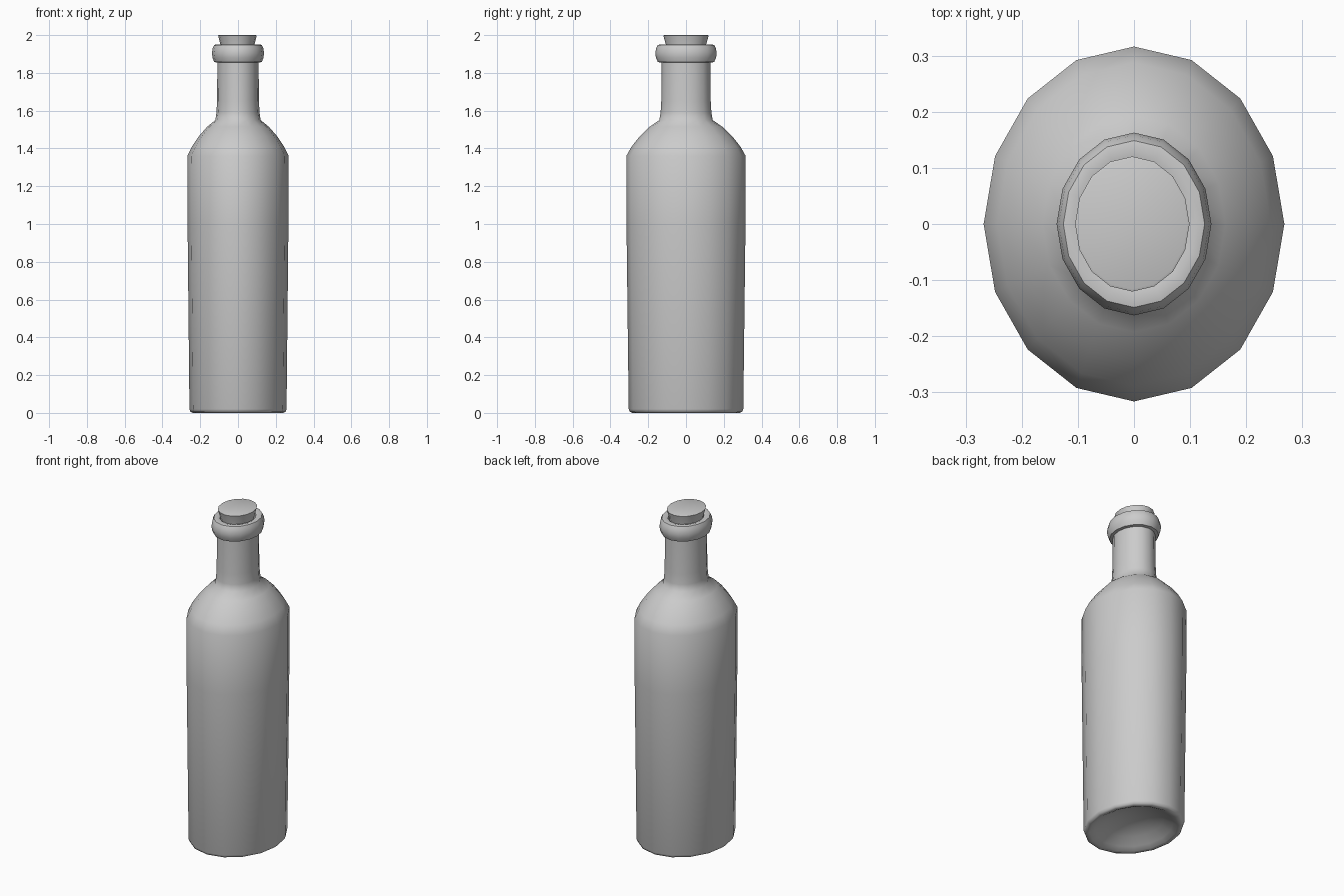
import bpy, bmesh, math

if "Cube" in bpy.data.objects:
    bpy.data.objects.remove(bpy.data.objects["Cube"])

SIDES = 16
DEPTH = 1.18  # the cross-section is an oval, deeper in y than in x


def lathe(name, profile, angle=40, centre_x=0.0):
    """Spin (x radius, z) points into an oval part; radius 0 makes a pole."""
    bm = bmesh.new()
    rings = []
    for r, z in profile:
        if r == 0:
            rings.append([bm.verts.new((centre_x, 0, z))] * SIDES)
            continue
        ring = []
        for i in range(SIDES):
            a = 2 * math.pi * i / SIDES
            ring.append(bm.verts.new((centre_x + r * math.cos(a), r * DEPTH * math.sin(a), z)))
        rings.append(ring)
    for low, high in zip(rings, rings[1:]):
        for i in range(SIDES):
            j = (i + 1) % SIDES
            corners = list(dict.fromkeys((low[i], low[j], high[j], high[i])))
            bm.faces.new(corners)
    mesh = bpy.data.meshes.new(name)
    bm.to_mesh(mesh)
    bm.free()
    obj = bpy.data.objects.new(name, mesh)
    bpy.context.collection.objects.link(obj)
    bpy.ops.object.select_all(action='DESELECT')
    obj.select_set(True)
    bpy.context.view_layer.objects.active = obj
    bpy.ops.object.shade_smooth_by_angle(angle=math.radians(angle))
    return obj


# Bottle: hollowed base, straight body, rounded shoulder, neck, rolled lip
lathe("bottle", [
    (0, 0.085), (0.08, 0.075), (0.15, 0.05), (0.20, 0.018), (0.225, 0.003),
    (0.24, 0.0), (0.252, 0.006), (0.257, 0.02),
    (0.267, 1.0), (0.268, 1.36),
    (0.244, 1.41), (0.207, 1.465), (0.163, 1.515), (0.120, 1.55),
    (0.114, 1.59), (0.111, 1.65), (0.109, 1.855),
    (0.126, 1.857), (0.135, 1.88), (0.138, 1.905), (0.134, 1.93),
    (0.126, 1.948), (0.112, 1.951), (0.094, 1.945), (0.089, 1.90),
], 50)

# Cork: tapered stopper, a hair off centre
lathe("cork", [
    (0, 1.86), (0.080, 1.86), (0.089, 1.945), (0.102, 1.998), (0.098, 2.0), (0, 1.996),
], 40, -0.003)
